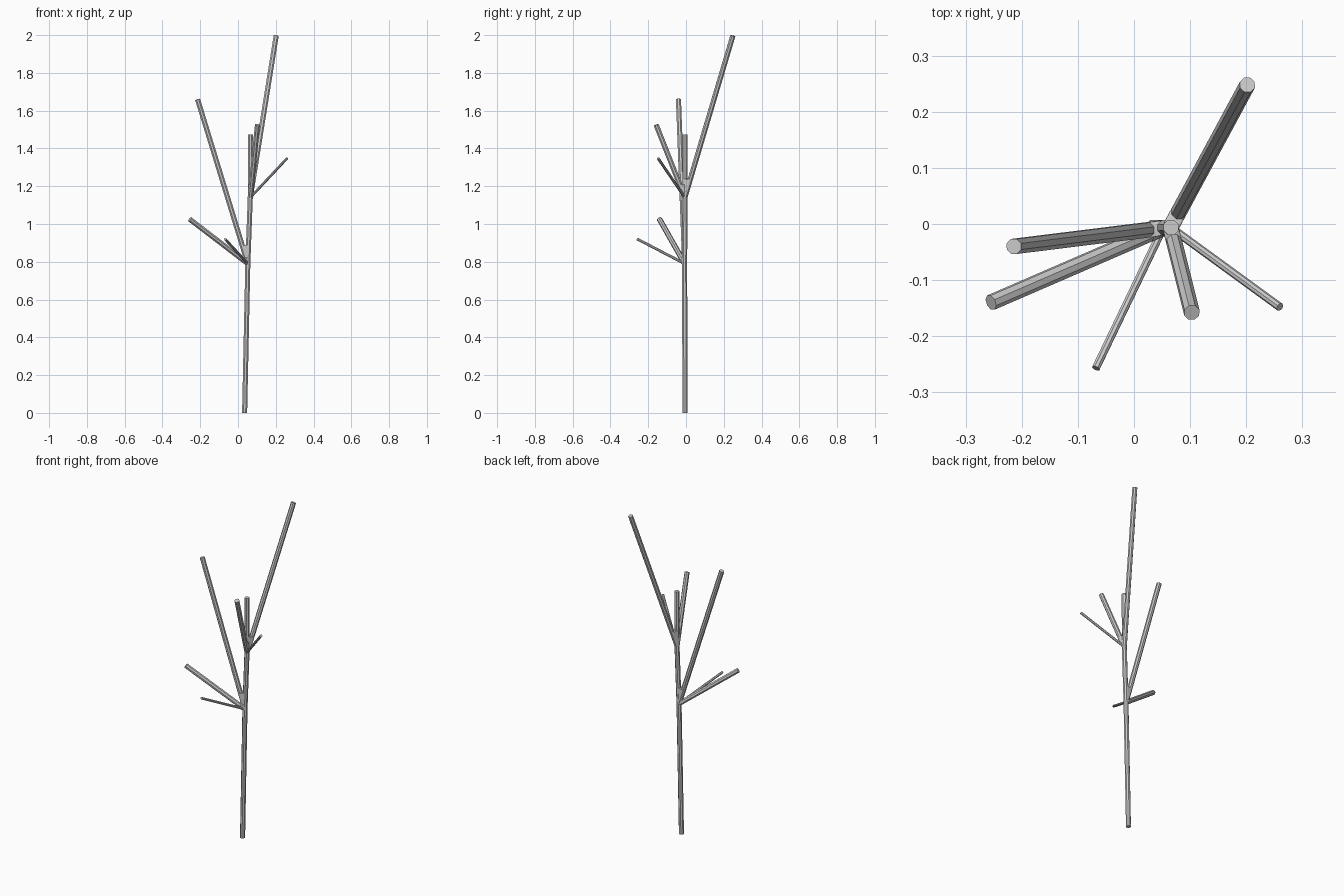
import bpy, bmesh
from mathutils import Vector

if "Cube" in bpy.data.objects:
    bpy.data.objects.remove(bpy.data.objects["Cube"])

SIDES = 8


def ring(centre, direction, radius):
    """Points of an octagonal cross-section square to a direction."""
    side = Vector((0, 1, 0)).cross(direction).normalized()
    other = direction.cross(side).normalized()
    import math
    return [centre + radius * (side * math.cos(math.tau * (i + .5) / SIDES)
            + other * math.sin(math.tau * (i + .5) / SIDES)) for i in range(SIDES)]


def finish(name, bm):
    bmesh.ops.recalc_face_normals(bm, faces=bm.faces)
    mesh = bpy.data.meshes.new(name)
    bm.to_mesh(mesh)
    bm.free()
    obj = bpy.data.objects.new(name, mesh)
    bpy.context.collection.objects.link(obj)


def tube(name, points, radius, level_ends=False):
    pts = [Vector(p) for p in points]
    bm = bmesh.new()
    rings = []
    for i, p in enumerate(pts):
        d = (pts[min(i + 1, len(pts) - 1)] - pts[max(i - 1, 0)]).normalized()
        if level_ends:
            d = Vector((0, 0, 1))
        rings.append([bm.verts.new(v) for v in ring(p, d, radius)])
    for a, b in zip(rings, rings[1:]):
        for i in range(SIDES):
            j = (i + 1) % SIDES
            bm.faces.new((a[i], a[j], b[j], b[i]))
    bm.faces.new(rings[0])
    bm.faces.new(rings[-1])
    finish(name, bm)


def crotch(name, node, tip, radius, reach):
    """Faceted web filling the fork between the trunk and a branch."""
    node, up = Vector(node), Vector((0, 0, 1))
    d = (Vector(tip) - node).normalized()
    bm = bmesh.new()
    for p in (ring(node, up, radius) + ring(node + up * reach, up, radius * .95)
              + ring(node + d * reach, d, radius)):
        bm.verts.new(p)
    res = bmesh.ops.convex_hull(bm, input=bm.verts)
    loose = [v for v in bm.verts if not v.link_faces]
    bmesh.ops.delete(bm, geom=loose, context='VERTS')
    finish(name, bm)


R, THIN = 0.0145, 0.0075
LOW, HIGH = (0.052, -0.007, 0.79), (0.065, -0.006, 1.14)

# trunk
tube("trunk", [(0.035, -0.006, 0), LOW, HIGH, (0.066, -0.006, 1.475)], R, True)

# branches: name, fork, tip, radius
branches = [
    ("lower_tall_branch", LOW, (-0.214, -0.04, 1.66), R),
    ("lower_side_branch", LOW, (-0.255, -0.14, 1.025), R),
    ("lower_twig", LOW, (-0.068, -0.257, 0.92), THIN),
    ("upper_tall_branch", HIGH, (0.202, 0.248, 1.996), R),
    ("upper_front_branch", HIGH, (0.103, -0.158, 1.525), R),
    ("upper_twig", HIGH, (0.26, -0.148, 1.348), THIN),
]
for name, fork, tip, r in branches:
    tube(name, [fork, tip], r)

# webs at the forks
crotch("lower_crotch", LOW, branches[0][2], R, 0.10)
crotch("lower_side_crotch", LOW, branches[1][2], R, 0.035)
crotch("upper_crotch", HIGH, branches[3][2], R, 0.10)
crotch("upper_front_crotch", HIGH, branches[4][2], R, 0.07)
